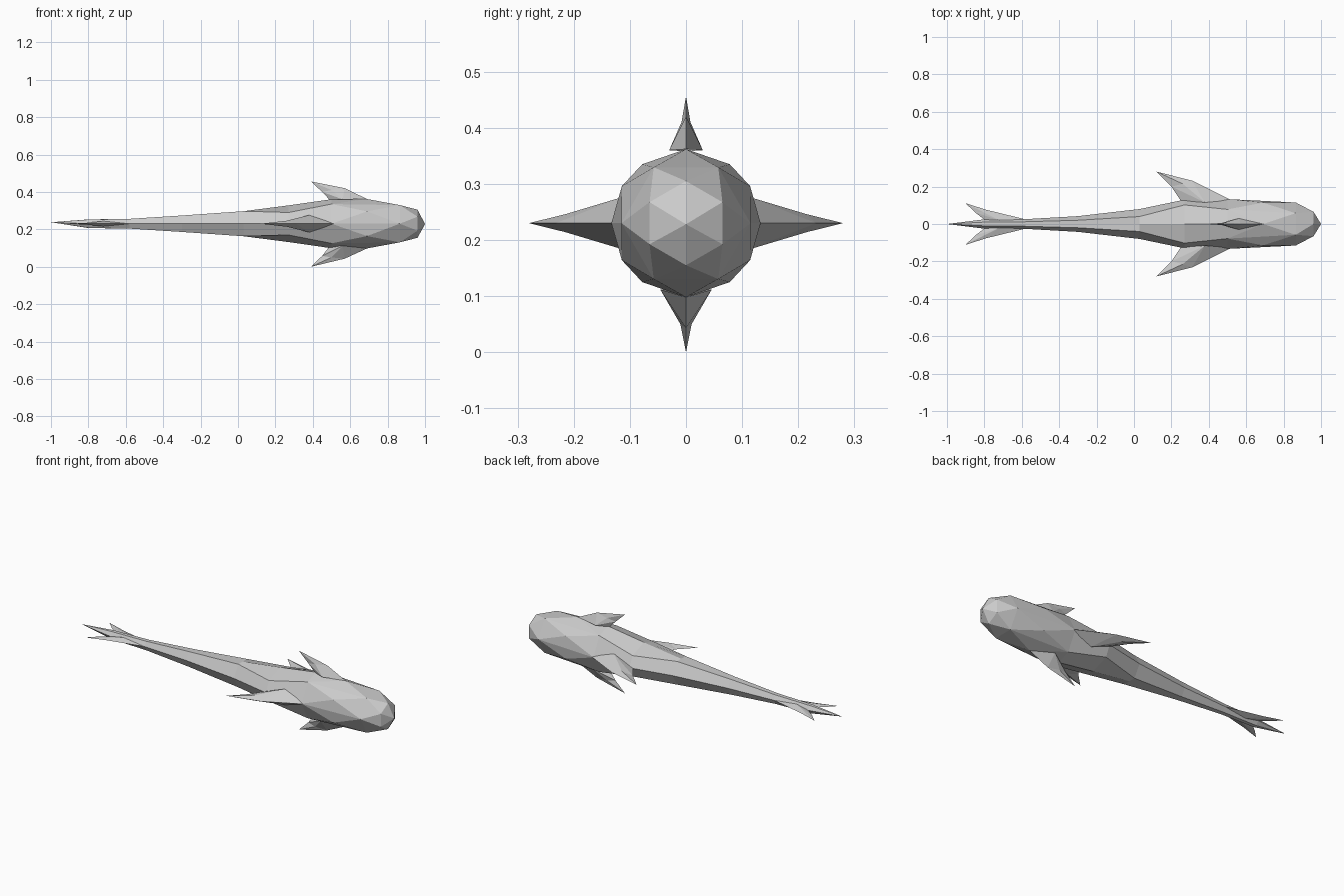
import bpy, bmesh
from math import sin, cos, radians

if "Cube" in bpy.data.objects:
    bpy.data.objects.remove(bpy.data.objects["Cube"])

AXIS = 0.23  # height of the body's centre line

grey = bpy.data.materials.new("plain grey")
grey.diffuse_color = (0.6, 0.6, 0.6, 1)
grey.use_nodes = True
grey.node_tree.nodes["Principled BSDF"].inputs["Base Color"].default_value = grey.diffuse_color


def finish(bm, name):
    bmesh.ops.recalc_face_normals(bm, faces=bm.faces[:])
    mesh = bpy.data.meshes.new(name)
    bm.to_mesh(mesh)
    bm.free()
    mesh.materials.append(grey)
    obj = bpy.data.objects.new(name, mesh)
    bpy.context.collection.objects.link(obj)
    return obj


def section(x, side, crease_y, crease_h, top):
    """Eight-sided cross-section, symmetric in y and about the axis."""
    pts = [(side, 0), (crease_y, crease_h), (0, top), (-crease_y, crease_h),
           (-side, 0), (-crease_y, -crease_h), (0, -top), (crease_y, -crease_h)]
    return [(x, y, AXIS + h) for y, h in pts]


# Head: staggered six-sided rings closing on the nose
neck = section(0.50, 0.133, 0.078, 0.105, 0.131)
bm = bmesh.new()
bm.verts.new((1.0, 0, 0.228))
for x, r, turn in [(0.96, 0.075, 30), (0.865, 0.115, 0), (0.69, 0.132, 30)]:
    for k in range(6):
        a = radians(turn + 60 * k)
        bm.verts.new((x, r * cos(a), AXIS + r * sin(a)))
for p in neck:
    bm.verts.new(p)
bmesh.ops.convex_hull(bm, input=bm.verts[:])
back = [f for f in bm.faces if all(v.co.x < 0.51 for v in f.verts)]
bmesh.ops.delete(bm, geom=back, context='FACES')
finish(bm, "head")

# Body: tapering sections from neck to tail point
bm = bmesh.new()
sections = [neck,
            section(0.27, 0.130, 0.102, 0.060, 0.098),
            section(0.03, 0.080, 0.040, 0.067, 0.067),
            section(-0.30, 0.042, 0.020, 0.044, 0.044),
            section(-0.58, 0.026, 0.012, 0.026, 0.026),
            section(-0.80, 0.025, 0.010, 0.022, 0.023)]
rings = [[bm.verts.new(p) for p in s] for s in sections]
for a, b in zip(rings, rings[1:]):
    for i in range(8):
        j = (i + 1) % 8
        bm.faces.new((a[i], a[j], b[j], b[i]))
tip = bm.verts.new((-1.0, 0, 0.238))
for i in range(8):
    bm.faces.new((rings[-1][i], rings[-1][(i + 1) % 8], tip))
finish(bm, "body")


def fin(name, angle, front, root, lead, blade, tip, trail, rear):
    """Swept fin; points are (x, height) or (x, half thickness, height)."""
    bm = bmesh.new()
    c, s = cos(radians(angle)), sin(radians(angle))

    def vert(x, w, h):
        return bm.verts.new((x, h * c - w * s, AXIS + h * s + w * c))

    A, M, T, R, C = [vert(x, 0, h) for x, h in (front, lead, tip, trail, rear)]
    for sign in (1, -1):
        B = vert(root[0], sign * root[1], root[2])
        W = vert(blade[0], sign * blade[1], blade[2])
        for f in [(A, B, M), (M, B, W), (M, W, T), (W, R, T), (B, R, W), (B, C, R)]:
            bm.faces.new(f)
    finish(bm, name)


# Upper and lower fins
fin("dorsal_fin", 90, (0.69, 0.132), (0.56, 0.030, 0.130), (0.57, 0.190),
    (0.50, 0.008, 0.180), (0.39, 0.226), (0.45, 0.170), (0.49, 0.128))
fin("belly_fin", 270, (0.69, 0.132), (0.56, 0.046, 0.118), (0.57, 0.187),
    (0.50, 0.010, 0.180), (0.39, 0.230), (0.45, 0.172), (0.49, 0.120))

# Paired side fins and tail fins
for side, angle in (("left", 180), ("right", 0)):
    fin(side + "_side_fin", angle, (0.52, 0.128), (0.38, 0.046, 0.115), (0.31, 0.232),
        (0.26, 0.016, 0.215), (0.12, 0.280), (0.20, 0.200), (0.25, 0.125))
    fin(side + "_tail_fin", angle, (-0.58, 0.025), (-0.72, 0.014, 0.020), (-0.79, 0.076),
        (-0.81, 0.005, 0.065), (-0.90, 0.111), (-0.85, 0.062), (-0.80, 0.024))
